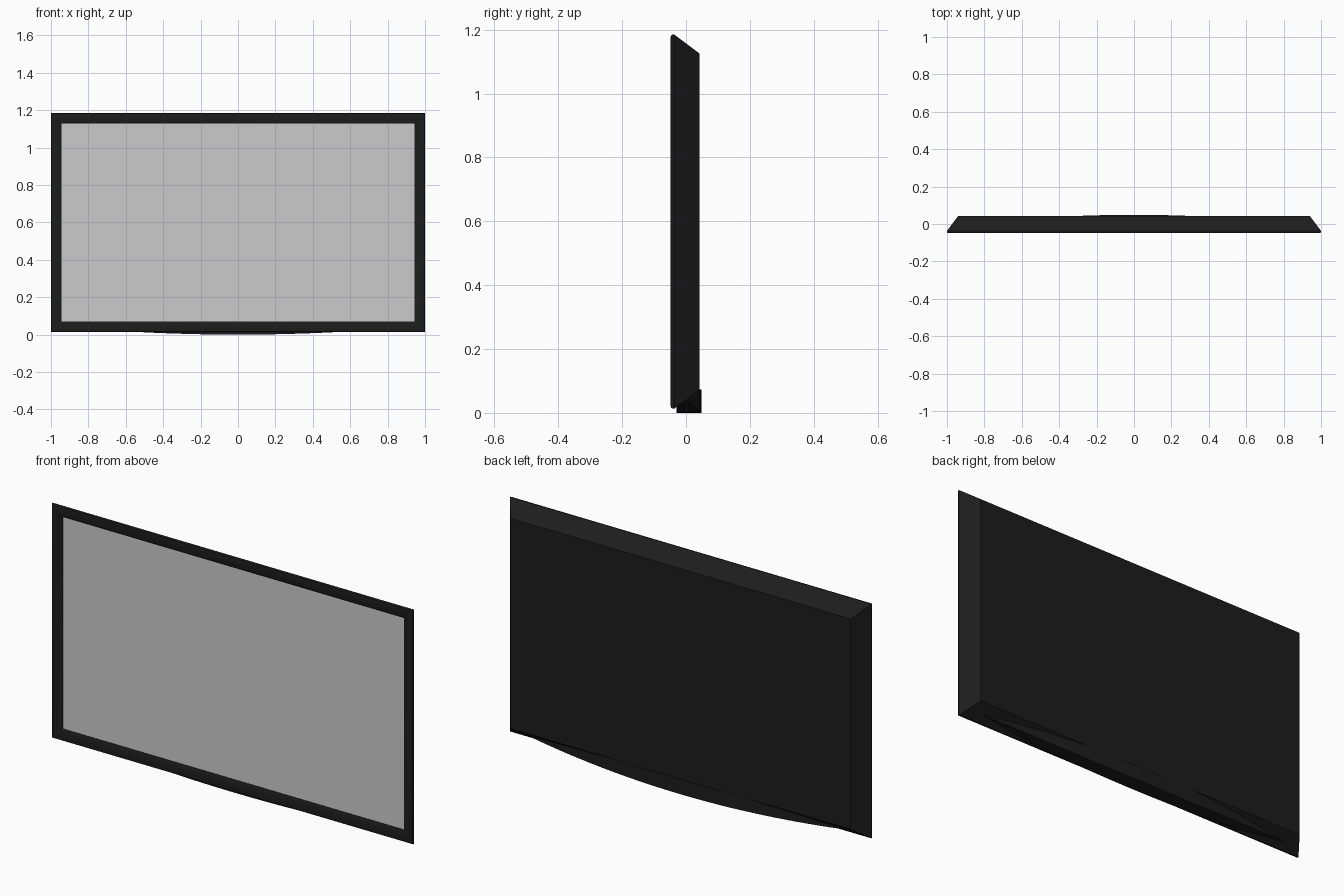
import bpy, bmesh

if "Cube" in bpy.data.objects:
    bpy.data.objects.remove(bpy.data.objects["Cube"])

black = bpy.data.materials.new("black_plastic")
black.diffuse_color = (0.012, 0.012, 0.012, 1)
black.use_nodes = True
black.node_tree.nodes["Principled BSDF"].inputs["Base Color"].default_value = black.diffuse_color
ZC = 0.599          # height of the panel centre
HX, HZ = 1.0, 0.586  # half width and half height of the panel


def ring(bm, inset, y):
    """Rectangular loop, inset from the panel outline, at depth y."""
    w, h = HX - inset, HZ - inset
    return [bm.verts.new((sx * w, y, ZC + sz * h))
            for sx, sz in ((-1, -1), (1, -1), (1, 1), (-1, 1))]


def bridge(bm, a, b):
    n = len(a)
    for i in range(n):
        bm.faces.new((a[i], a[(i + 1) % n], b[(i + 1) % n], b[i]))


def finish(bm, name, mat=None):
    bmesh.ops.recalc_face_normals(bm, faces=bm.faces)
    me = bpy.data.meshes.new(name)
    bm.to_mesh(me)
    bm.free()
    ob = bpy.data.objects.new(name, me)
    bpy.context.collection.objects.link(ob)
    if mat:
        me.materials.append(mat)
    bpy.ops.object.select_all(action='DESELECT')
    ob.select_set(True)
    bpy.context.view_layer.objects.active = ob
    bpy.ops.object.shade_smooth_by_angle(angle=0.5)
    return ob


# Housing: recessed front, rounded bezel, tapered back
bm = bmesh.new()
profile = [(0.058, -0.032), (0.056, -0.038), (0.045, -0.044), (0.03, -0.048),
           (0.012, -0.049), (0.003, -0.047), (0.0, -0.042), (0.0, -0.037),
           (0.06, 0.043)]
rings = [ring(bm, i, y) for i, y in profile]
for a, b in zip(rings, rings[1:]):
    bridge(bm, a, b)
bm.faces.new(rings[0])
bm.faces.new(rings[-1])
finish(bm, "housing", black)

# Screen
bm = bmesh.new()
bm.faces.new(ring(bm, 0.057, -0.037))
bm.normal_update()
finish(bm, "screen")

# Bottom lip: bows down and backward towards the middle
bm = bmesh.new()
sections = []
N = 32
for i in range(N + 1):
    x = 0.91 * (2 * i / N - 1)
    yb, zb = 0.049 - 0.065 * x * x, 0.05 * x * x
    sections.append([bm.verts.new((x, y, z)) for y, z in
                     ((-0.03, zb), (yb, zb), (yb, 0.073), (-0.03, 0.073))])
for a, b in zip(sections, sections[1:]):
    bridge(bm, a, b)
bm.faces.new(sections[0])
bm.faces.new(sections[-1])
finish(bm, "bottom_lip", black)
